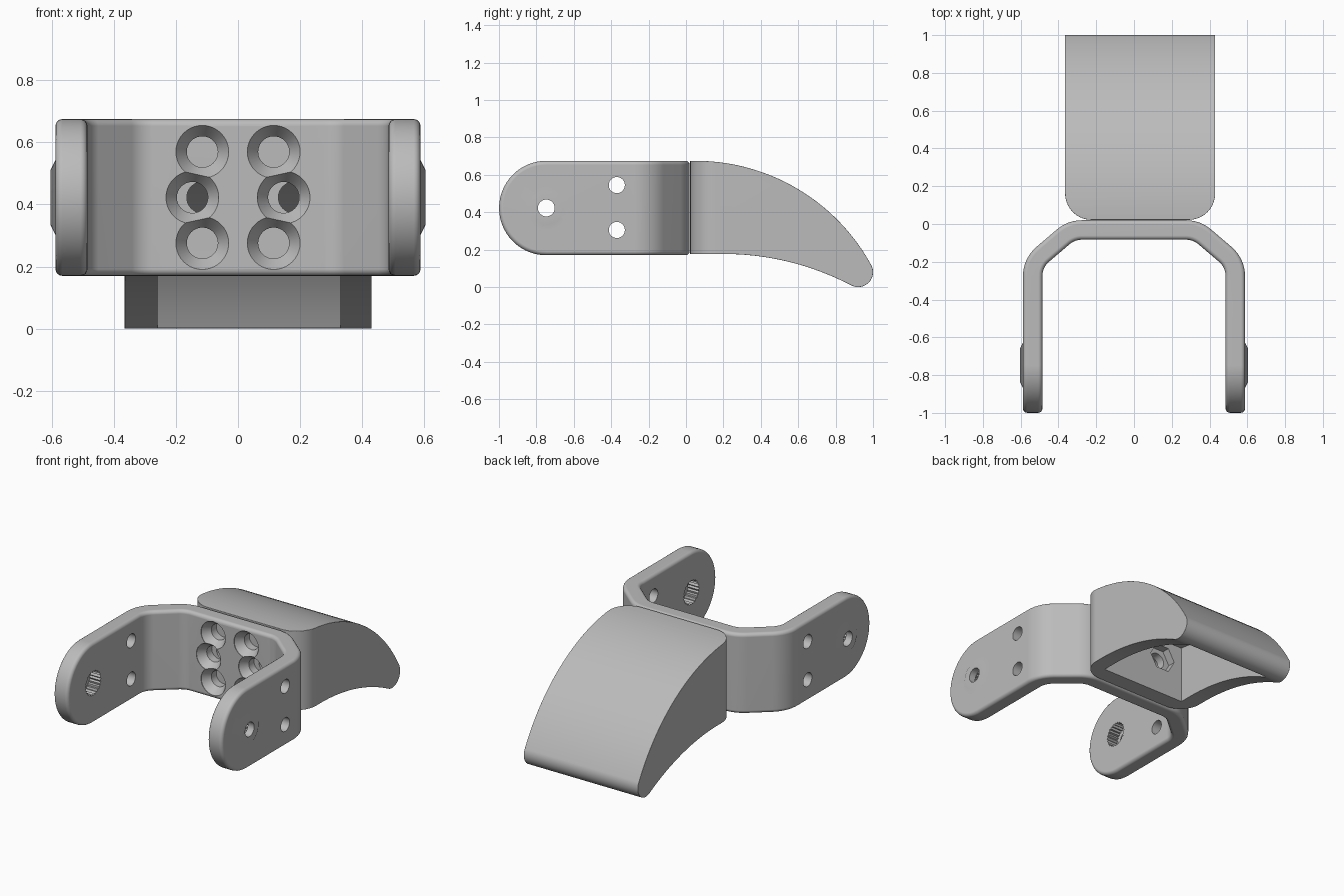
import bpy, bmesh
from math import sin, cos, radians

cube = bpy.data.objects.get("Cube")
if cube:
    bpy.data.objects.remove(cube, do_unlink=True)

grey = bpy.data.materials.new("satin_grey")
grey.use_nodes = True
grey.diffuse_color = (0.5, 0.5, 0.5, 1)
grey.node_tree.nodes["Principled BSDF"].inputs["Base Color"].default_value = (0.5, 0.5, 0.5, 1)


def arc(cx, cy, r, a0, a1, n):
    angles = [radians(a0 + (a1 - a0) * i / n) for i in range(n + 1)]
    return [(cx + r * cos(a), cy + r * sin(a)) for a in angles]


def circle(cx, cy, r, n=40):
    return arc(cx, cy, r, 0, 360, n)[:-1]


def loft(name, axis, rings):
    """Solid through matching outlines, each given as (depth along axis, points)."""
    place = {"x": lambda u, v, d: (d, u, v),
             "y": lambda u, v, d: (u, d, v),
             "z": lambda u, v, d: (u, v, d)}[axis]
    bm = bmesh.new()
    loops = [[bm.verts.new(place(u, v, d)) for u, v in pts] for d, pts in rings]
    bm.faces.new(loops[0])
    bm.faces.new(loops[-1])
    for low, high in zip(loops, loops[1:]):
        for i in range(len(low)):
            bm.faces.new((low[i - 1], low[i], high[i], high[i - 1]))
    bmesh.ops.recalc_face_normals(bm, faces=bm.faces)
    mesh = bpy.data.meshes.new(name)
    bm.to_mesh(mesh)
    bm.free()
    mesh.materials.append(grey)
    ob = bpy.data.objects.new(name, mesh)
    bpy.context.collection.objects.link(ob)
    return ob


def prism(name, axis, lo, hi, pts):
    return loft(name, axis, [(lo, pts), (hi, pts)])


def boolean(ob, tool, operation="DIFFERENCE"):
    mod = ob.modifiers.new(operation.lower(), "BOOLEAN")
    mod.object, mod.operation, mod.solver = tool, operation, "EXACT"
    tool.hide_render = True
    helpers.append(tool)


def round_edges(ob, width):
    mod = ob.modifiers.new("rounding", "BEVEL")
    mod.width, mod.segments = width, 4
    mod.limit_method, mod.angle_limit = "ANGLE", radians(35)


def bake(ob):
    """Apply all modifiers, remove the helpers and smooth the result."""
    graph = bpy.context.evaluated_depsgraph_get()
    ob.data = bpy.data.meshes.new_from_object(ob.evaluated_get(graph))
    ob.modifiers.clear()
    for tool in helpers:
        bpy.data.objects.remove(tool, do_unlink=True)
    helpers.clear()
    bpy.ops.object.select_all(action="DESELECT")
    ob.select_set(True)
    bpy.context.view_layer.objects.active = ob
    bpy.ops.object.shade_smooth_by_angle(angle=radians(30))
    mod = ob.modifiers.new("even_shading", "WEIGHTED_NORMAL")
    mod.keep_sharp = True


helpers = []
BOTTOM, TOP = 0.17, 0.675
MID = (BOTTOM + TOP) / 2
PIVOT_Y = -0.747

# Fork bracket: bent strip seen from above, trimmed to round arm ends
def bent_side(r, end):
    return (arc(0.276, -0.183, r, 90, 49.4, 6)
            + arc(0.385, -0.276, r, 49.4, 0, 7) + [(0.385 + r, end)])

outer, inner = bent_side(0.203, -1.1), bent_side(0.1, -1.1)
mirror = lambda pts: [(-x, y) for x, y in pts]
outline = mirror(outer)[::-1] + outer + inner[::-1] + mirror(inner)
bracket = prism("fork_bracket", "z", 0, 0.9, outline)
arm_side = arc(PIVOT_Y, MID, 0.2525, 90, 270, 28) + [(0.2, BOTTOM), (0.2, TOP)]
boolean(bracket, prism("arm_trim", "x", -1, 1, arm_side), "INTERSECT")
round_edges(bracket, 0.022)

for s in (-1, 1):
    # Raised pivot boss, with a toothed socket on the inside of the arm
    boss = loft("pivot_boss", "x", [(s * 0.55, circle(PIVOT_Y, MID, 0.12)),
                                    (s * 0.588, circle(PIVOT_Y, MID, 0.12)),
                                    (s * 0.604, circle(PIVOT_Y, MID, 0.088))])
    boolean(bracket, boss, "UNION")
    teeth = [(PIVOT_Y + r * cos(a), MID + r * sin(a))
             for i in range(48)
             for r, a in [((0.078, 0.069)[i % 2], radians(i * 7.5))]]
    boolean(bracket, prism("socket", "x", s * 0.45, s * 0.56, teeth))

# Holes across both arms
for y, z, r in ((PIVOT_Y, MID, 0.045), (-0.37, 0.545, 0.043), (-0.37, 0.305, 0.043)):
    boolean(bracket, prism("arm_hole", "x", -0.8, 0.8, circle(y, z, r)))

# Countersunk screw holes in the bridge
for s in (-1, 1):
    for x, z in ((0.115, MID + 0.147), (0.147, MID), (0.115, MID - 0.147)):
        screw = loft("screw_hole", "y", [(-0.2, circle(s * x, z, 0.085)),
                                         (-0.08, circle(s * x, z, 0.085)),
                                         (-0.03, circle(s * x, z, 0.05)),
                                         (0.1, circle(s * x, z, 0.05))])
        boolean(bracket, screw)
bake(bracket)

# Curved lever: side profile trimmed to rounded rear corners
LEFT, RIGHT, REAR = -0.365, 0.43, 0.022
profile = ([(REAR, BOTTOM + 0.007), (REAR, TOP)]
           + arc(0.05, -0.397, 1.072, 90, 28.7, 28)
           + arc(0.92, 0.08, 0.08, 28.7, -117.6, 16)[1:-1]
           + arc(0.2, -1.296, 1.473, 62.4, 90, 16))
lever = prism("curved_lever", "x", LEFT, RIGHT, profile)
corner = 0.14
plan = (arc(LEFT + corner, REAR + corner, corner, 180, 270, 10)
        + arc(RIGHT - corner, REAR + corner, corner, 270, 360, 10)
        + [(RIGHT, 1.2), (LEFT, 1.2)])
boolean(lever, prism("lever_trim", "z", -0.2, 0.9, plan), "INTERSECT")
round_edges(lever, 0.022)

# Hollow underside
hollow = [(0.125, -0.1)] + arc(0.05, -0.397, 0.94, 85.4, 20, 24) + [(0.88, -0.1)]
boolean(lever, prism("hollow", "x", LEFT + 0.105, RIGHT - 0.1, hollow))

# Screw holes and hexagonal nut pockets in the rear wall
for x in (-0.115, 0.18):
    boolean(lever, prism("lever_hole", "y", -0.1, 0.3, circle(x, MID, 0.05)))
    boolean(lever, prism("nut_pocket", "y", 0.075, 0.2, circle(x, MID, 0.09, 6)))
bake(lever)
